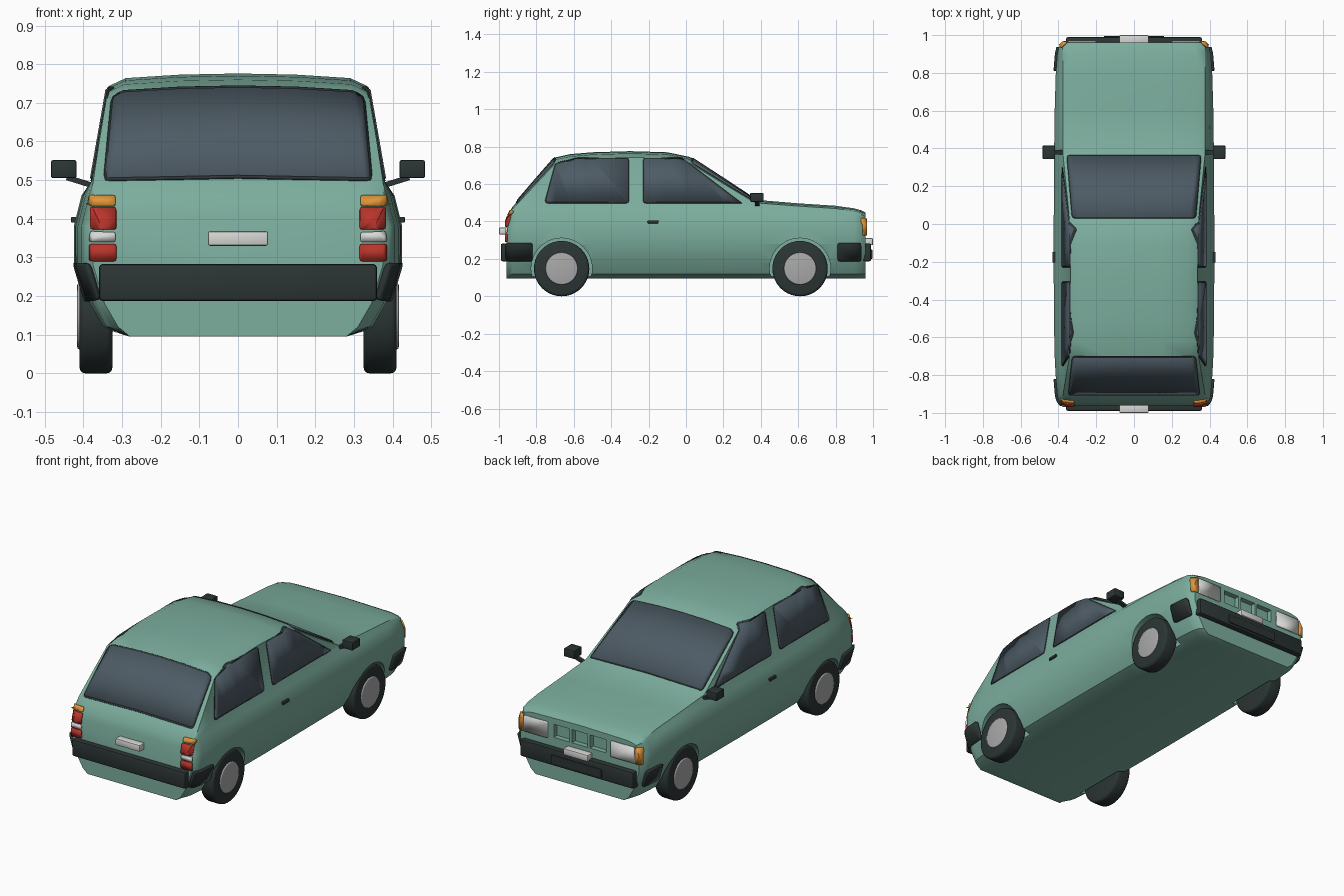
import bpy, bmesh
from mathutils import Vector, Matrix

cube = bpy.data.objects.get("Cube")
if cube:
    bpy.data.objects.remove(cube, do_unlink=True)


def material(name, r, g, b):
    m = bpy.data.materials.new(name)
    m.use_nodes = True
    m.diffuse_color = (r, g, b, 1)
    node = next(n for n in m.node_tree.nodes if n.type == 'BSDF_PRINCIPLED')
    node.inputs["Base Color"].default_value = (r, g, b, 1)
    node.inputs["Roughness"].default_value = 0.6
    return m


GREEN = material("green_paint", 0.2, 0.42, 0.34)
GLASS = material("tinted_glass", 0.075, 0.105, 0.13)
DARK = material("dark_trim", 0.025, 0.035, 0.035)
METAL = material("wheel_metal", 0.4, 0.4, 0.4)
WHITE = material("pale_lens", 0.68, 0.68, 0.66)
RED = material("red_lens", 0.48, 0.035, 0.025)
ORANGE = material("orange_lens", 0.75, 0.3, 0.04)


def finish(name, bm, mat):
    mesh = bpy.data.meshes.new(name)
    bm.to_mesh(mesh)
    bm.free()
    ob = bpy.data.objects.new(name, mesh)
    bpy.context.collection.objects.link(ob)
    mesh.materials.append(mat)
    return ob


def activate(ob):
    bpy.ops.object.select_all(action='DESELECT')
    ob.select_set(True)
    bpy.context.view_layer.objects.active = ob


def smooth(ob, angle=0.6):
    activate(ob)
    bpy.ops.object.shade_smooth_by_angle(angle=angle)


def box(name, lo, hi, mat, bevel=0.0):
    bm = bmesh.new()
    bmesh.ops.create_cube(bm, size=1)
    lo, hi = Vector(lo), Vector(hi)
    for v in bm.verts:
        v.co = Vector([c * s for c, s in zip(v.co, hi - lo)]) + (lo + hi) / 2
    if bevel:
        bmesh.ops.bevel(bm, geom=bm.edges[:], offset=bevel, segments=2,
                        affect='EDGES', profile=0.5)
    return finish(name, bm, mat)


def cylinder(name, x0, x1, y, z, r, mat, bevel=0.0):
    bm = bmesh.new()
    bmesh.ops.create_cone(bm, cap_ends=True, segments=40, radius1=r, radius2=r,
                          depth=abs(x1 - x0))
    if bevel:
        rims = [e for e in bm.edges if abs(e.verts[0].co.z - e.verts[1].co.z) < 1e-5]
        bmesh.ops.bevel(bm, geom=rims, offset=bevel, segments=3, affect='EDGES', profile=0.5)
    bm.transform(Matrix.Translation(((x0 + x1) / 2, y, z)) @ Matrix.Rotation(1.570796, 4, 'Y'))
    return finish(name, bm, mat)


# Body shell: cross-sections along the length (y, half width, top height)
STATIONS = [(-.96, .375, .41), (-.945, .39, .445), (-.93, .4, .475), (-.905, .406, .505),
            (-.8, .415, .628), (-.7, .42, .742), (-.62, .422, .76), (-.5, .423, .77),
            (-.3, .425, .776), (-.1, .425, .77), (.02, .425, .745), (.2, .424, .628),
            (.37, .423, .516), (.6, .42, .497), (.8, .414, .484), (.9, .406, .47),
            (.935, .398, .46), (.96, .375, .448)]


def section(w, t):
    k = min(max((t - .5) / .2, 0), 1)
    edge = t - .015 - .018 * k
    sill = min(.5, edge - .006)
    xe = min(.376 - max(edge - .5, 0) * .167, w - .03)
    half = [(.28, .095), (w - .065, .12), (w - .03, .18), (w, .28), (w, min(.38, t - .06)),
            (w - .02, min(.46, t - .035)), (min(.378, w - .02), sill), (xe, edge),
            (xe - .045, t - .006 - .006 * k), (.15, t - .003)]
    return half + [(0, t)] + [(-x, z) for x, z in reversed(half)]


shell = bmesh.new()
rings = [[shell.verts.new((x, y, z)) for x, z in section(w, t)] for y, w, t in STATIONS]
n = len(rings[0])
for a, b in zip(rings, rings[1:]):
    for i in range(n):
        j = (i + 1) % n
        shell.faces.new((a[i], a[j], b[j], b[i]))
shell.faces.new(rings[0])
shell.faces.new(rings[-1])
bmesh.ops.recalc_face_normals(shell, faces=shell.faces)
body = finish("body", shell.copy(), GREEN)

# Wheel arches and grille openings cut from the body
WHEEL_Y = (-.665, .61)
cutters = [cylinder("arch_cutter", s * .31, s * .6, y, .148, .163, GREEN)
           for s in (1, -1) for y in WHEEL_Y]
cutters += [box("grille_cutter", (x - .05, .93, .335), (x + .05, 1.1, .41), GREEN)
            for x in (-.115, 0, .115)]
for c in cutters:
    mod = body.modifiers.new("cut", 'BOOLEAN')
    mod.operation, mod.object, mod.solver = 'DIFFERENCE', c, 'EXACT'
    activate(body)
    bpy.ops.object.modifier_apply(modifier=mod.name)
    bpy.data.objects.remove(c, do_unlink=True)
smooth(body)


def rounded(points, r):
    """Round the corners of a 2D outline."""
    pts, out = [Vector(p) for p in points], []
    for i, p in enumerate(pts):
        a = p + (pts[i - 1] - p).normalized() * r
        b = p + (pts[(i + 1) % len(pts)] - p).normalized() * r
        out += [a, (a + b + 2 * p) / 4, b]
    return out


def skin(name, points, axis, sign, offset, mat, grow=0.0, r=0.012):
    """Plate that follows the body inside a convex outline seen along an axis."""
    bm = shell.copy()
    bm.normal_update()
    bmesh.ops.delete(bm, geom=[f for f in bm.faces if f.normal[axis] * sign < .3],
                     context='FACES')
    u, v = [i for i in range(3) if i != axis]
    pts = rounded(points, r)
    mid = sum(pts, Vector((0, 0))) / len(pts)
    for i, p in enumerate(pts):
        d = p - pts[i - 1]
        out = Vector((d.y, -d.x)).normalized()
        if out.dot(p - mid) < 0:
            out = -out
        co, no = Vector((0, 0, 0)), Vector((0, 0, 0))
        co[u], co[v] = p + out * grow
        no[u], no[v] = out
        bmesh.ops.bisect_plane(bm, geom=bm.verts[:] + bm.edges[:] + bm.faces[:], dist=1e-6,
                               plane_co=co, plane_no=no, clear_outer=True)
    bm.normal_update()
    for vert, normal in [(w, w.normal.copy()) for w in bm.verts]:
        vert.co += normal * offset
    ob = finish(name, bm, mat)
    mod = ob.modifiers.new("thickness", 'SOLIDIFY')
    mod.thickness, mod.offset = offset + .002, -1
    smooth(ob)
    return ob


def window(name, points, axis, sign):
    skin(name + "_seal", points, axis, sign, .003, DARK, grow=.006)
    skin(name, points, axis, sign, .006, GLASS)


# Windows
window("tailgate_window", [(-.342, -.9), (.342, -.9), (.322, -.705), (-.322, -.705)], 2, 1)
window("windscreen", [(-.35, .358), (.35, .358), (.322, .035), (-.322, .035)], 2, 1)
for side, s in (("left", 1), ("right", -1)):
    window(side + "_rear_side_window",
           [(-.75, .503), (-.695, .705), (-.58, .733), (-.31, .733), (-.31, .503)], 0, s)
    window(side + "_door_window",
           [(-.225, .503), (-.225, .733), (-.02, .733), (.03, .695), (.315, .503)], 0, s)

    # Tail lamps, headlamps and indicators
    def lamp(name, x0, x1, z0, z1, face, mat):
        skin(f"{side}_{name}", [(s * x0, z0), (s * x1, z0), (s * x1, z1), (s * x0, z1)],
             1, face, .008, mat, r=.006)
    lamp("tail_indicator", .317, .38, .432, .458, -1, ORANGE)
    lamp("brake_lamp", .315, .38, .372, .428, -1, RED)
    lamp("reversing_lamp", .317, .38, .34, .366, -1, WHITE)
    lamp("fog_lamp", .315, .38, .29, .335, -1, RED)
    lamp("headlamp", .2, .35, .325, .415, 1, WHITE)
    lamp("front_indicator", .355, .39, .325, .415, 1, ORANGE)

    # Bumper corners
    for end, y0, y1 in (("rear", -.955, -.82), ("front", .81, .935)):
        skin(f"{side}_{end}_bumper_corner", [(y0, .19), (y1, .19), (y1, .285), (y0, .285)],
             0, s, .013, DARK)

    # Door handle and mirror
    xs = sorted((s * .415, s * .432))
    box(side + "_door_handle", (xs[0], -.205, .39), (xs[1], -.147, .405), DARK, .003)
    xs = sorted((s * .418, s * .484))
    smooth(box(side + "_mirror", (xs[0], .343, .505), (xs[1], .415, .552), DARK, .005))
    arm = box(side + "_mirror_arm", (-.04, -.012, -.007), (.04, .012, .007), DARK)
    arm.location = (s * .405, .38, .495)
    arm.rotation_euler = (0, -s * .3, 0)

    # Wheels
    for end, y in zip(("rear", "front"), WHEEL_Y):
        smooth(cylinder(f"{side}_{end}_tyre", s * .325, s * .41, y, .148, .148, DARK, .015))
        smooth(cylinder(f"{side}_{end}_hubcap", s * .37, s * .416, y, .148, .086, METAL, .006))

# Bumpers and number plates
for end, s, z in (("rear", -1, .33), ("front", 1, .273)):
    ys = sorted((s * .94, s * .99))
    smooth(box(end + "_bumper", (-.36, ys[0], .187), (.36, ys[1], .283), DARK, .01))
    ys = sorted((s * .95, s * 1.0))
    smooth(box(end + "_number_plate", (-.078, ys[0], z), (.078, ys[1], z + .038), WHITE, .006))
ys = (.985, .996)
box("front_bumper_intake", (-.16, ys[0], .2), (.16, ys[1], .25), DARK, .003)
shell.free()
